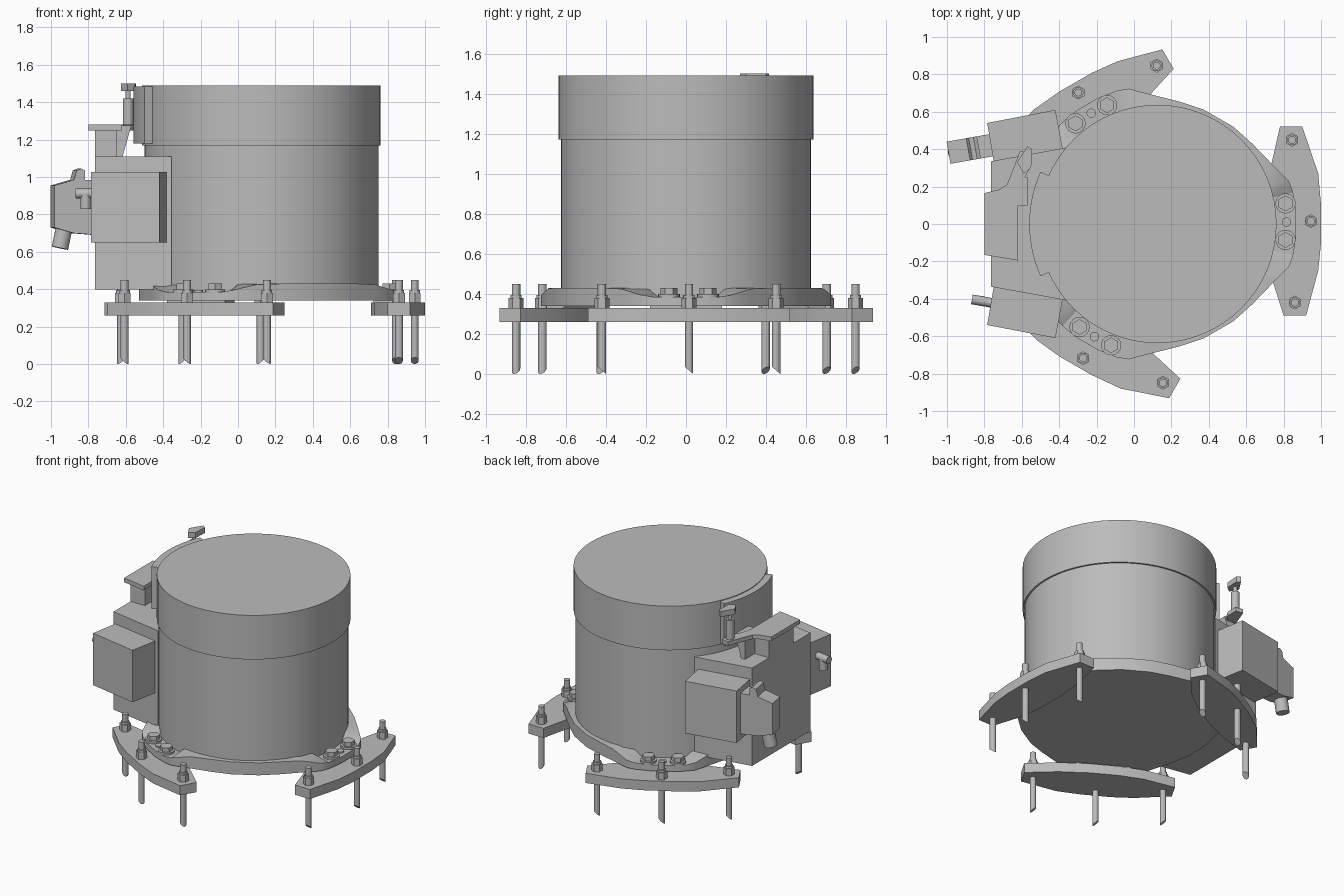
import bpy, bmesh, math
from mathutils import Matrix, Vector

cube = bpy.data.objects.get("Cube")
if cube:
    bpy.data.objects.remove(cube)

grey = bpy.data.materials.new("machine grey")
grey.use_nodes = True
colour = (0.5, 0.5, 0.5, 1)
grey.diffuse_color = colour
grey.node_tree.nodes["Principled BSDF"].inputs["Base Color"].default_value = colour

AXIS = Matrix.Translation((0.125, 0, 0))   # centre line of the drum


def finish(name, bm, matrix=Matrix()):
    bmesh.ops.recalc_face_normals(bm, faces=bm.faces)
    for f in bm.faces:
        f.smooth = True
    for e in bm.edges:
        e.smooth = e.calc_face_angle(0) < math.radians(25)
    mesh = bpy.data.meshes.new(name)
    bm.transform(matrix)
    bm.to_mesh(mesh)
    bm.free()
    mesh.materials.append(grey)
    obj = bpy.data.objects.new(name, mesh)
    bpy.context.collection.objects.link(obj)
    return obj


def prism(name, outline, low, high, matrix=Matrix()):
    """Extrude an xy outline from low to high."""
    bm = bmesh.new()
    face = bm.faces.new([bm.verts.new((x, y, low)) for x, y in outline])
    out = bmesh.ops.extrude_face_region(bm, geom=[face])
    new = [v for v in out["geom"] if isinstance(v, bmesh.types.BMVert)]
    bmesh.ops.translate(bm, verts=new, vec=(0, 0, high - low))
    return finish(name, bm, matrix)


def rod(name, start, end, radius, sides=16, matrix=Matrix(), slant=0):
    """Cylinder between two points, optionally with an obliquely cut start."""
    a, b = Vector(start), Vector(end)
    bm = bmesh.new()
    bmesh.ops.create_cone(bm, cap_ends=True, segments=sides, radius1=radius,
                          radius2=radius, depth=(b - a).length)
    for v in bm.verts:
        if v.co.z < 0:
            v.co.z += slant * (1 + v.co.y / radius)
    turn = (b - a).to_track_quat("Z", "Y").to_matrix().to_4x4()
    return finish(name, bm, matrix @ Matrix.Translation((a + b) / 2) @ turn)


def block(name, x, y, z, matrix=Matrix()):
    outline = [(x[0], y[0]), (x[1], y[0]), (x[1], y[1]), (x[0], y[1])]
    return prism(name, outline, z[0], z[1], matrix)


# Drum and its slightly wider lid
rod("drum_body", (0, 0, 0.35), (0, 0, 1.18), 0.625, 64, AXIS)
rod("drum_lid", (0, 0, 1.17), (0, 0, 1.49), 0.637, 64, AXIS)

# Base flange: three lobes with lowered bolt pads, (angle, radius, inner z, outer z)
half = [(5, 0.745, 0.385, 0.385), (13, 0.745, 0.385, 0.385), (18, 0.74, 0.43, 0.395),
        (28, 0.69, 0.43, 0.425), (40, 0.665, 0.43, 0.43), (52, 0.66, 0.43, 0.43)]
sector = [(-a, r, i, o) for a, r, i, o in reversed(half)] + half
bm = bmesh.new()
rings = []
for turn in (0, 120, 240):
    for angle, radius, z_in, z_out in sector:
        t = math.radians(angle + turn)
        c, s = math.cos(t), math.sin(t)
        rings.append([bm.verts.new((r * c, r * s, z)) for r, z in
                      ((0.6, z_in), (radius, z_out), (radius, 0.34))])
for k, ring in enumerate(rings):
    nxt = rings[(k + 1) % len(rings)]
    for j in (0, 1):
        bm.faces.new((ring[j], ring[j + 1], nxt[j + 1], nxt[j]))
bm.faces.new([ring[2] for ring in rings])
bm.faces.new([ring[0] for ring in rings])
finish("base_flange", bm, AXIS)

# Three feet with anchor studs and flange bolts
foot_outline = [(0.655, 0.52), (0.775, 0.52), (0.86, 0.27), (0.875, 0.1), (0.875, -0.1),
                (0.86, -0.25), (0.795, -0.49), (0.675, -0.49), (0.605, -0.27),
                (0.585, -0.1), (0.585, 0.1), (0.605, 0.3)]
for side, turn in (("left", 0), ("back_right", 120), ("front_right", 240)):
    place = AXIS @ Matrix.Rotation(math.radians(turn), 4, "Z")
    prism(side + "_foot", foot_outline, 0.26, 0.33, place)
    block(side + "_foot_shim", (0.6, 0.7), (-0.18, 0.18), (0.325, 0.345), place)
    for n, (x, y) in enumerate(((0.72, 0.45), (0.82, 0.015), (0.735, -0.42))):
        tag = f"{side}_anchor_{n + 1}_"
        rod(tag + "stud", (x, y, 0), (x, y, 0.45), 0.021, 12, place, 0.018)
        rod(tag + "nut", (x, y, 0.33), (x, y, 0.38), 0.037, 6, place)
        rod(tag + "collar", (x, y, 0.38), (x, y, 0.395), 0.028, 12, place)
    for n, y in enumerate((0.11, -0.085)):
        tag = f"{side}_flange_bolt_{n + 1}_"
        rod(tag + "washer", (0.685, y, 0.38), (0.685, y, 0.4), 0.054, 20, place)
        rod(tag + "head", (0.685, y, 0.4), (0.685, y, 0.43), 0.042, 6, place)
    rod(side + "_flange_pin", (0.69, 0.01, 0.38), (0.69, 0.01, 0.395), 0.025, 16, place)

# Curved backing plate on the lid
angles = [math.radians(156 + 4 * k) for k in range(13)]
arc = [(0.685 * math.cos(a), 0.685 * math.sin(a)) for a in angles]
arc += [(0.6 * math.cos(a), 0.6 * math.sin(a)) for a in reversed(angles)]
prism("lid_backing_plate", arc, 1.18, 1.485, AXIS)

# Main control box and the two angled side boxes
prism("control_box", [(-0.765, -0.335), (-0.355, -0.41), (-0.355, 0.41), (-0.765, 0.335)],
      0.4, 1.11)
for name, s in (("front_side_box", -1), ("back_side_box", 1)):
    prism(name, [(-0.785, s * 0.54), (-0.42, s * 0.61), (-0.382, s * 0.405),
                 (-0.75, s * 0.335)], 0.65, 1.027)

# Large plug on the back box: side profile turned upright, then angled with the box
plug = Matrix.Translation((-0.77, 0.42, 0)) @ Matrix.Rotation(math.radians(10), 4, "Z")
upright = plug @ Matrix.Rotation(math.radians(90), 4, "X")
prism("plug_body", [(0.01, 0.69), (-0.12, 0.7), (-0.225, 0.73), (-0.225, 0.955),
                    (-0.12, 0.985), (0.01, 0.985)], -0.06, 0.06, upright)
prism("plug_latch", [(-0.06, 0.98), (-0.06, 1.035), (-0.08, 1.045), (-0.105, 1.035),
                     (-0.12, 0.98)], -0.06, 0.06, upright)
rod("plug_cable_gland", (-0.185, 0, 0.62), (-0.155, 0, 0.76), 0.045, 20, plug)

# Small elbow fitting on the front box
fitting = Matrix.Translation((-0.77, -0.42, 0)) @ Matrix.Rotation(math.radians(-10), 4, "Z")
rod("fitting_pipe", (0.02, 0, 0.912), (-0.098, 0, 0.912), 0.026, 16, fitting)
rod("fitting_drop", (-0.045, 0, 0.83), (-0.045, 0, 0.912), 0.028, 16, fitting)

# Bracket over the control box
block("bracket_post", (-0.765, -0.65), (-0.14, 0.14), (1.1, 1.26))
prism("bracket_plate", [(-0.8, -0.165), (-0.62, -0.195), (-0.62, 0.14), (-0.6, 0.22),
                        (-0.555, 0.3), (-0.555, 0.38), (-0.61, 0.39), (-0.64, 0.31),
                        (-0.68, 0.21), (-0.72, 0.185), (-0.8, 0.165)], 1.25, 1.28)
gusset_turn = Matrix.Rotation(math.radians(90), 4, "X")
prism("bracket_gusset", [(-0.65, 1.1), (-0.62, 1.1), (-0.57, 1.275), (-0.65, 1.275)],
      -0.25, -0.1, gusset_turn)

# Latch column with its handle
rod("latch_column", (-0.588, 0.335, 1.26), (-0.588, 0.335, 1.42), 0.028, 20)
rod("latch_stem", (-0.588, 0.335, 1.42), (-0.588, 0.335, 1.47), 0.014, 12)
prism("latch_handle", [(-0.625, 0.33), (-0.59, 0.27), (-0.55, 0.3), (-0.545, 0.4),
                       (-0.57, 0.415)], 1.46, 1.5)
